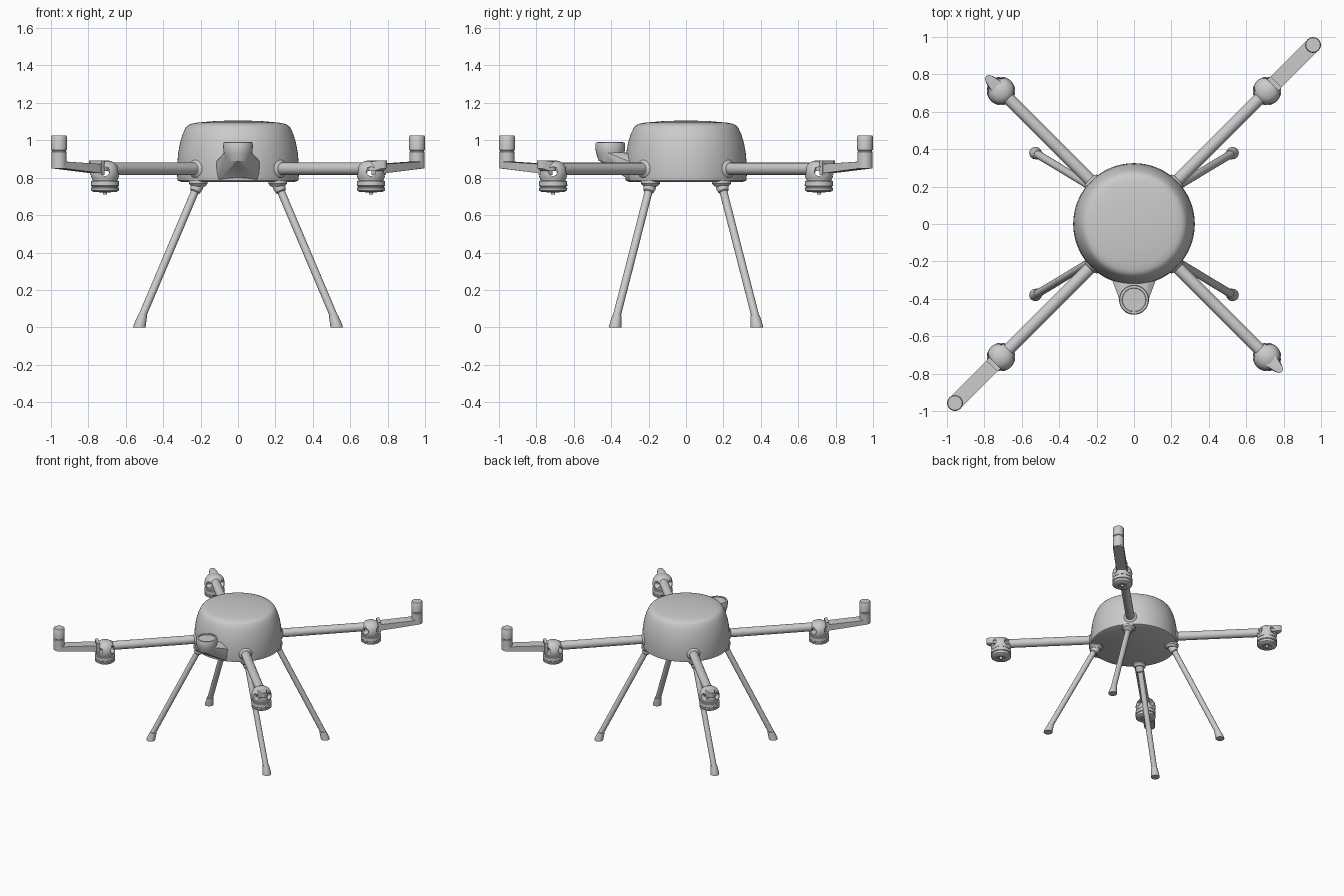
import bpy, bmesh
from math import sin, cos, pi, radians
from mathutils import Vector, Matrix

if "Cube" in bpy.data.objects:
    bpy.data.objects.remove(bpy.data.objects["Cube"])


def finish(name, bm, matrix=None, angle=35):
    bmesh.ops.recalc_face_normals(bm, faces=bm.faces)
    me = bpy.data.meshes.new(name)
    bm.to_mesh(me)
    bm.free()
    if matrix:
        me.transform(matrix)
    ob = bpy.data.objects.new(name, me)
    bpy.context.collection.objects.link(ob)
    bpy.ops.object.select_all(action='DESELECT')
    ob.select_set(True)
    bpy.context.view_layer.objects.active = ob
    bpy.ops.object.shade_smooth_by_angle(angle=radians(angle))
    return ob


def lathe(name, profile, matrix=None, seg=32):
    """Spin (radius, z) points round z; the ends are capped."""
    bm = bmesh.new()
    rings = [[bm.verts.new((r * cos(2 * pi * i / seg), r * sin(2 * pi * i / seg), z))
              for i in range(seg)] for r, z in profile]
    for a, b in zip(rings, rings[1:]):
        for i in range(seg):
            j = (i + 1) % seg
            bm.faces.new((a[i], a[j], b[j], b[i]))
    bm.faces.new(rings[0][::-1])
    bm.faces.new(rings[-1])
    return finish(name, bm, matrix)


def hull(name, points, matrix=None):
    bm = bmesh.new()
    for p in points:
        bm.verts.new(p)
    res = bmesh.ops.convex_hull(bm, input=bm.verts)
    loose = [v for v in bm.verts if not v.link_faces]
    bmesh.ops.delete(bm, geom=loose, context='VERTS')
    return finish(name, bm, matrix)


def along(a, b):
    """Matrix that puts the z axis on the line from a to b."""
    a, b = Vector(a), Vector(b)
    return Matrix.Translation(a) @ (b - a).to_track_quat('Z', 'Y').to_matrix().to_4x4()


def circle(x, y, z, r, n=24):
    return [(x + r * cos(2 * pi * i / n), y + r * sin(2 * pi * i / n), z) for i in range(n)]


# Round body shell
lathe("body", [(0.305, 0.778), (0.322, 0.785), (0.325, 0.81), (0.324, 0.88), (0.32, 0.93),
               (0.31, 0.985), (0.295, 1.035), (0.28, 1.066), (0.268, 1.08), (0.25, 1.088),
               (0.22, 1.094), (0.12, 1.103), (0.01, 1.106)], seg=64)

# Four arms with motors; each is modelled along +x then turned
for k, label in enumerate(("back_right", "back_left", "front_left", "front_right")):
    turn = Matrix.Rotation(radians(45 + 90 * k), 4, 'Z')
    rod = turn @ along((0.25, 0, 0.847), (1, 0, 0.847))
    lathe(label + "_arm", [(0.033, 0), (0.033, 0.70)], rod, 24)
    lathe(label + "_arm_socket", [(0.06, 0), (0.055, 0.06), (0.045, 0.078), (0.033, 0.085)], rod, 24)

    # Domed motor mount with openings between its four struts
    hub = turn @ Matrix.Translation((1.005, 0, 0))
    dome = lathe(label + "_motor_mount",
                 [(0.068, 0.79), (0.074, 0.805), (0.075, 0.83), (0.07, 0.855), (0.056, 0.876),
                  (0.035, 0.889), (0.005, 0.893)], hub)
    for a in (45, 135):
        d = Vector((cos(radians(a)), sin(radians(a)), 0))
        c = Vector((1.005, 0, 0.833))
        cut = lathe(label + "_mount_cutter", [(0.024, 0), (0.024, 0.3)],
                    turn @ along(c - d * 0.15, c + d * 0.15), 20)
        cut.hide_render = True
        cut.hide_viewport = True
        mod = dome.modifiers.new("opening", 'BOOLEAN')
        mod.operation = 'DIFFERENCE'
        mod.solver = 'EXACT'
        mod.object = cut

    # Motor bell hanging under the mount
    lathe(label + "_motor", [(0.05, 0.80), (0.066, 0.797), (0.066, 0.784), (0.075, 0.782),
                             (0.076, 0.757), (0.07, 0.753), (0.07, 0.748), (0.076, 0.745),
                             (0.074, 0.732), (0.062, 0.724), (0.03, 0.722), (0.028, 0.73),
                             (0.012, 0.73), (0.011, 0.711), (0.002, 0.71)], hub)

    if k % 2 == 0:
        # Antenna bracket and upright antenna
        bar = [(x, y, z) for x, w, zs in ((1.05, 0.04, (0.822, 0.872)), (1.12, 0.04, (0.828, 0.872)))
               for y in (-w, w) for z in zs]
        bar += circle(1.353, 0, 0.85, 0.04) + circle(1.353, 0, 0.886, 0.04)
        hull(label + "_antenna_bracket", bar, turn)
        # Raised lip where the bracket meets the mount
        hull(label + "_bracket_lip", [(x, y, z) for x in (1.05, 1.075) for y in (-0.042, 0.042)
                                      for z in (0.815, 0.893)], turn)
        lathe(label + "_antenna", [(0.041, 0.86), (0.041, 0.938), (0.038, 0.941), (0.038, 0.946),
                                   (0.042, 0.949), (0.042, 1.02), (0.038, 1.026)],
              turn @ Matrix.Translation((1.353, 0, 0)))
    else:
        # Pointed tail fairing on the mount
        hull(label + "_mount_tail", circle(1.04, 0, 0.835, 0.042) + circle(1.04, 0, 0.885, 0.035)
             + circle(1.095, 0, 0.85, 0.02) + circle(1.095, 0, 0.893, 0.022), turn)

# Four splayed legs
for sx, lx in ((-1, "left"), (1, "right")):
    for sy, ly in ((-1, "front"), (1, "back")):
        top, foot = Vector((0.205 * sx, 0.185 * sy, 0.785)), Vector((0.525 * sx, 0.378 * sy, 0.03))
        m = along(top, foot)
        n = (foot - top).length
        name = ly + "_" + lx
        lathe(name + "_leg", [(0.021, 0), (0.021, n)], m, 20)
        lathe(name + "_leg_socket", [(0.033, 0.0), (0.033, 0.045), (0.028, 0.065), (0.021, 0.07)], m, 20)
        lathe(name + "_leg_flange", [(0.05, 0.785), (0.05, 0.768), (0.036, 0.752)],
              Matrix.Translation((0.212 * sx, 0.19 * sy, 0)), 24)
        # Rubber foot, flat on the ground
        q = top.lerp(foot, 0.955)
        hull(name + "_foot", circle(0.527 * sx, 0.379 * sy, 0, 0.033) + circle(0.527 * sx, 0.379 * sy, 0.01, 0.032)
             + circle(q.x, q.y, q.z, 0.025))

# Front camera: tapered bracket and round head
neck = circle(0, -0.405, 0.935, 0.073) + circle(0, -0.40, 0.89, 0.062)
neck += [(s * x, y, z) for s in (-1, 1) for x, y, z in
         ((0.125, -0.27, 0.80), (0.122, -0.285, 0.88), (0.07, -0.27, 0.93),
          (0.105, -0.30, 0.785), (0.06, -0.36, 0.868))]
hull("camera_bracket", neck)
lathe("camera_head", [(0.062, 0.89), (0.074, 0.925), (0.078, 0.945), (0.08, 0.98), (0.076, 0.989),
                      (0.064, 0.99), (0.062, 0.984), (0.01, 0.984)],
      Matrix.Translation((0, -0.405, 0)))
